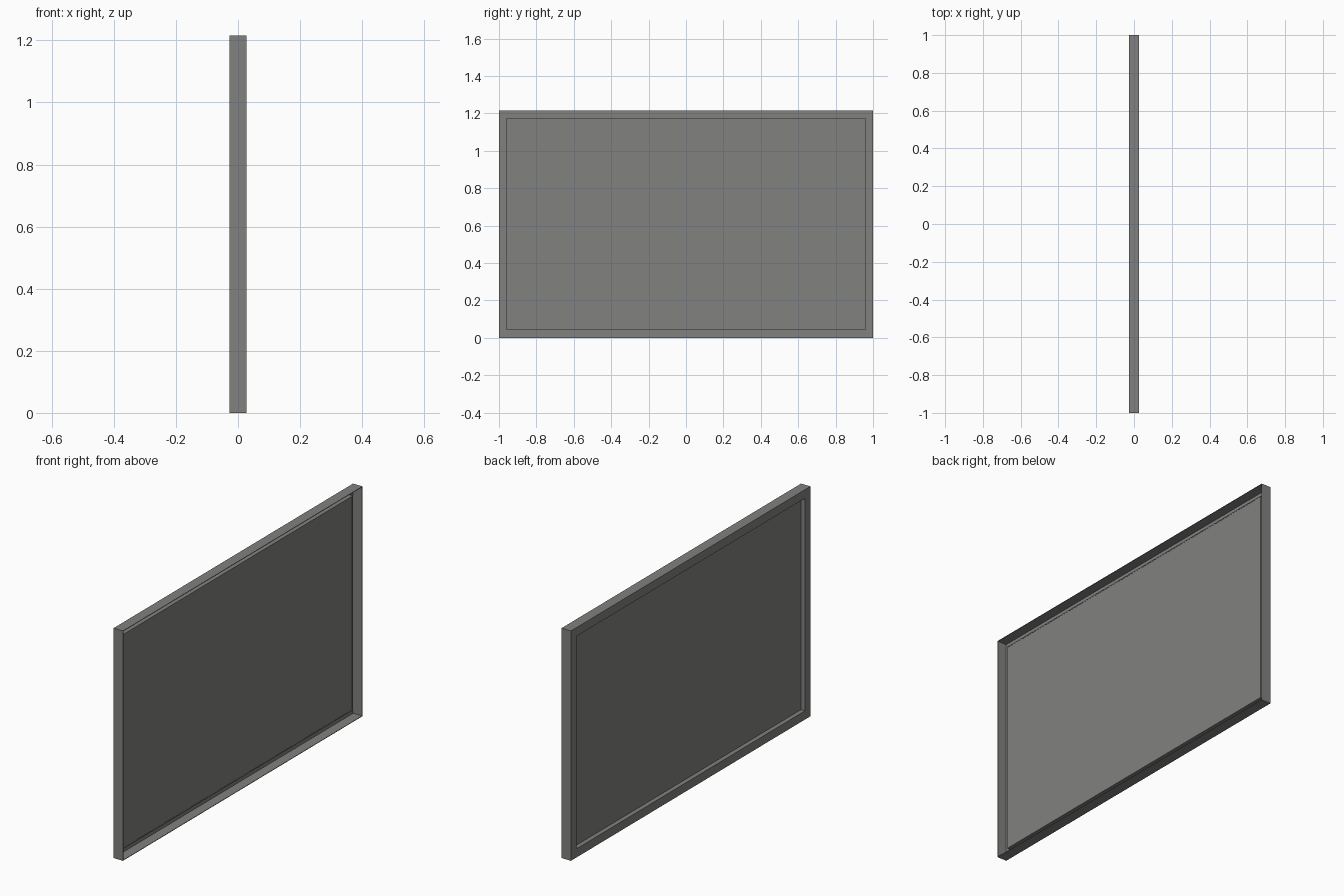
import bpy, bmesh

if "Cube" in bpy.data.objects:
    bpy.data.objects.remove(bpy.data.objects["Cube"])

HALF_Y, HEIGHT, HALF_X = 1.0, 1.215, 0.0275

# Dark grey finish shared by both parts
dark = bpy.data.materials.new("dark_grey")
dark.diffuse_color = (0.22, 0.219, 0.215, 1)
dark.use_nodes = True
dark.node_tree.nodes["Principled BSDF"].inputs["Base Color"].default_value = dark.diffuse_color


def make_object(name, bm):
    bmesh.ops.recalc_face_normals(bm, faces=bm.faces)
    mesh = bpy.data.meshes.new(name)
    bm.to_mesh(mesh)
    bm.free()
    mesh.materials.append(dark)
    obj = bpy.data.objects.new(name, mesh)
    bpy.context.collection.objects.link(obj)
    return obj


# Folded frame: outer wall, flange on the -x side, inner return to the panel
# Each profile point is (inset from the outer edge, x)
profile = [(0, -HALF_X), (0, HALF_X), (0.003, HALF_X), (0.003, -0.0245),
           (0.041, -0.0245), (0.041, 0.001), (0.046, 0.001), (0.046, -HALF_X)]
bm = bmesh.new()
loops = []
for inset, x in profile:
    y, low, high = HALF_Y - inset, inset, HEIGHT - inset
    loops.append([bm.verts.new((x, a, b)) for a, b in
                  ((-y, low), (y, low), (y, high), (-y, high))])
for i, loop in enumerate(loops):
    after = loops[(i + 1) % len(loops)]
    for j in range(4):
        k = (j + 1) % 4
        bm.faces.new((loop[j], loop[k], after[k], after[j]))
make_object("frame", bm)

# Thin flat panel held by the inner return
bm = bmesh.new()
bmesh.ops.create_cube(bm, size=1)
bmesh.ops.scale(bm, vec=(0.004, 2 * (HALF_Y - 0.044), HEIGHT - 0.088), verts=bm.verts)
bmesh.ops.translate(bm, vec=(-0.002, 0, HEIGHT / 2), verts=bm.verts)
make_object("panel", bm)
